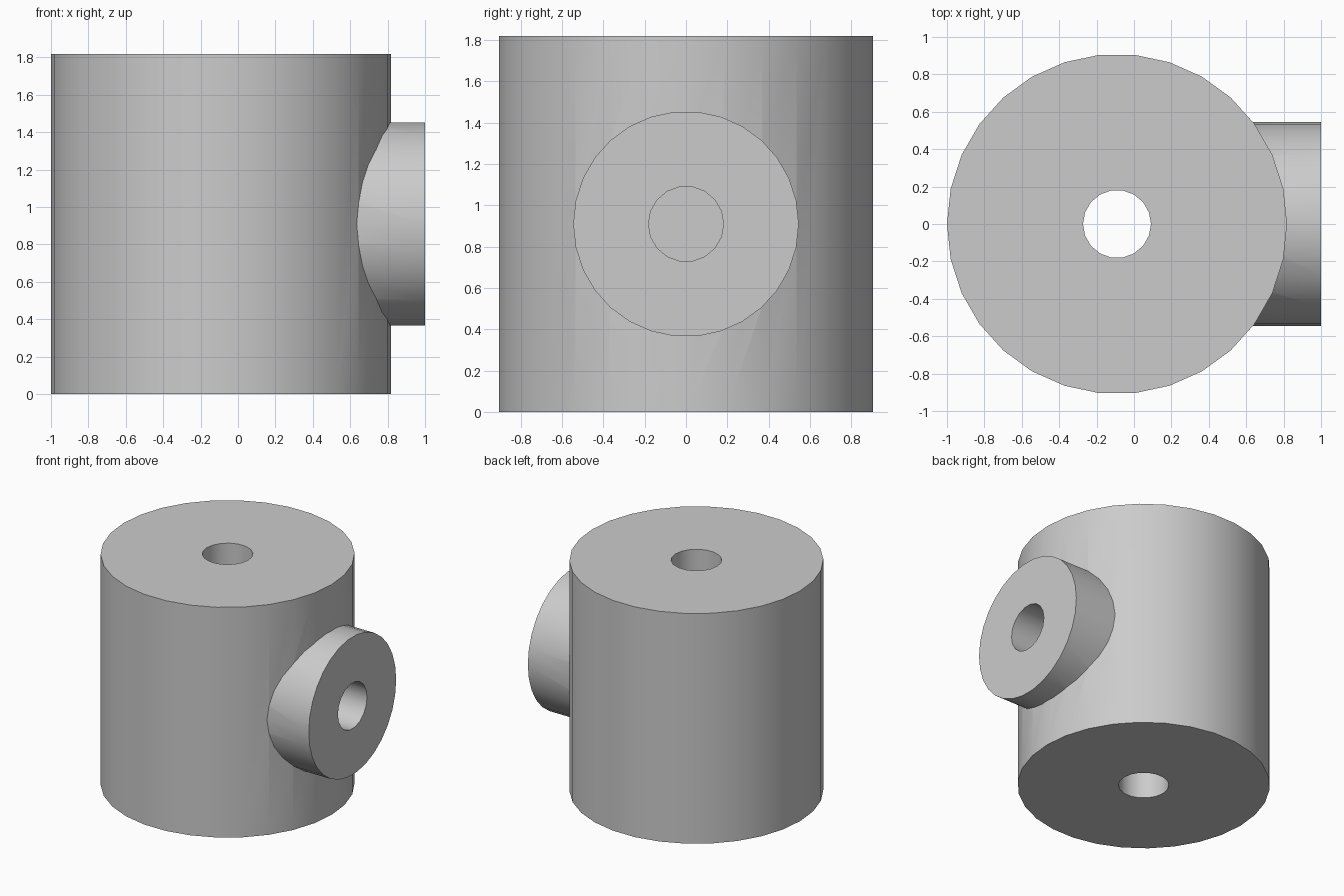
import bpy
from math import radians

if "Cube" in bpy.data.objects:
    bpy.data.objects.remove(bpy.data.objects["Cube"], do_unlink=True)

UNIT = 2 / 11            # body radius is 5 units, overall length 11
AXIS_X = -UNIT / 2       # upright axis of the body
MID_Z = 5 * UNIT

grey = bpy.data.materials.new("plain grey")
grey.use_nodes = True
colour = (0.6, 0.6, 0.6, 1)
grey.diffuse_color = colour
grey.node_tree.nodes["Principled BSDF"].inputs["Base Color"].default_value = colour


def upright(name, radius, z0, z1, sides):
    """Cylinder along z on the body axis."""
    bpy.ops.mesh.primitive_cylinder_add(
        vertices=sides, radius=radius, depth=z1 - z0,
        location=(AXIS_X, 0, (z0 + z1) / 2), rotation=(0, 0, radians(90)))
    return finish(name)


def sideways(name, radius, x0, x1, sides):
    """Cylinder along x at mid height."""
    bpy.ops.mesh.primitive_cylinder_add(
        vertices=sides, radius=radius, depth=x1 - x0,
        location=((x0 + x1) / 2, 0, MID_Z), rotation=(0, radians(90), 0))
    return finish(name)


def finish(name):
    obj = bpy.context.object
    obj.name = name
    obj.data.materials.append(grey)
    return obj


def combine(target, tool, operation):
    mod = target.modifiers.new(tool.name, "BOOLEAN")
    mod.operation = operation
    mod.solver = "EXACT"
    mod.object = tool
    bpy.context.view_layer.objects.active = target
    bpy.ops.object.modifier_apply(modifier=mod.name)
    bpy.data.objects.remove(tool, do_unlink=True)


# Drum body with a round boss on its side
body = upright("drum_body", 5 * UNIT, 0, 10 * UNIT, 30)
boss = sideways("side_boss", 3 * UNIT, 2 * UNIT, 1, 30)
combine(body, boss, "UNION")

# Through bore along the drum, blind hole in the boss
bore = upright("through_bore", UNIT, -UNIT, 11 * UNIT, 18)
combine(body, bore, "DIFFERENCE")
hole = sideways("boss_hole", UNIT, 1 - 3 * UNIT, 1 + UNIT, 18)
combine(body, hole, "DIFFERENCE")

# Smooth walls with crisp rims
bpy.ops.object.select_all(action="DESELECT")
body.select_set(True)
bpy.context.view_layer.objects.active = body
bpy.ops.object.shade_smooth_by_angle(angle=radians(30))
